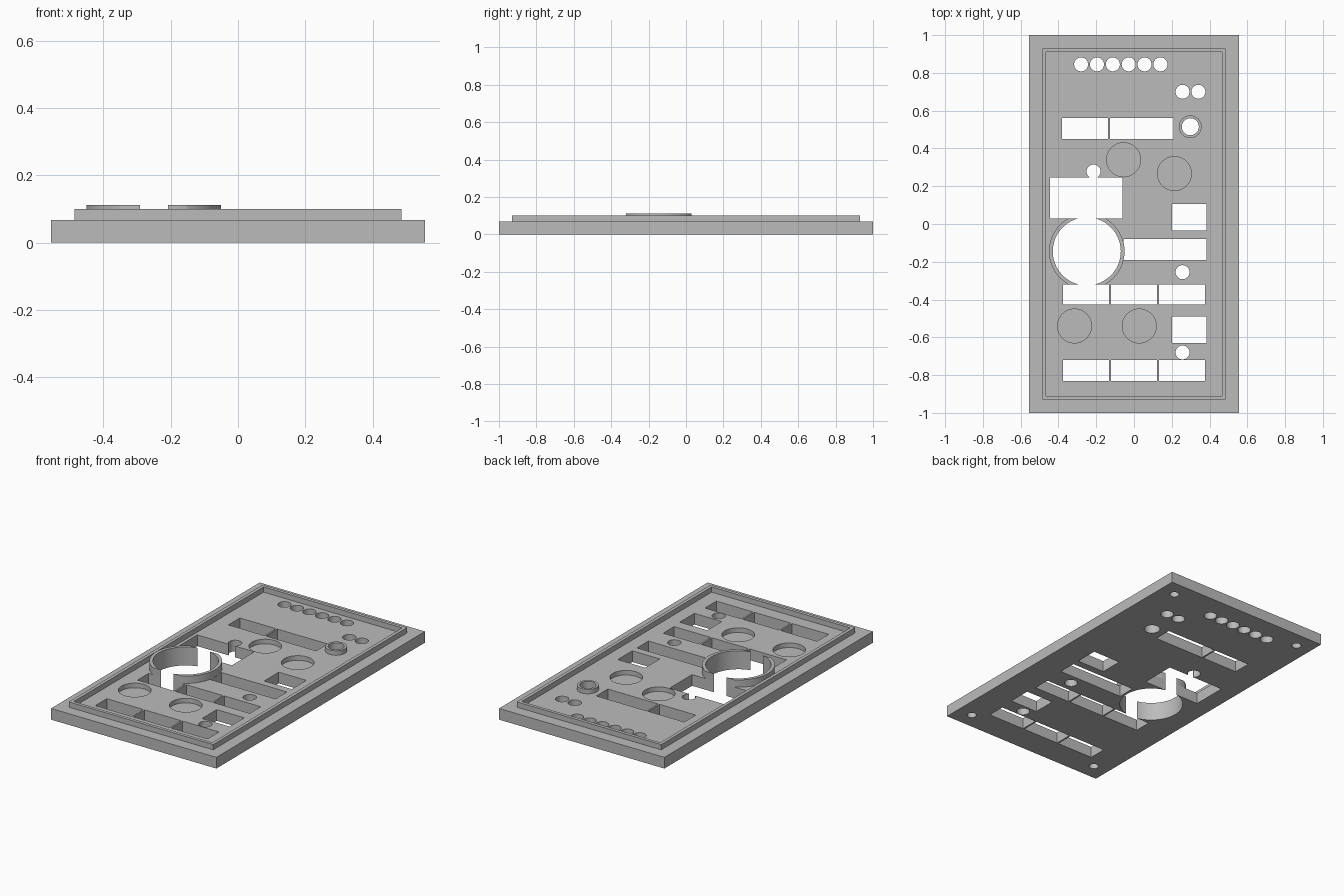
import bpy
import bmesh
from math import radians
from mathutils import Matrix, Vector

if "Cube" in bpy.data.objects:
    bpy.data.objects.remove(bpy.data.objects["Cube"], do_unlink=True)

FLOOR = 0.068      # top of the main plate
RIM_TOP = 0.10
RING_TOP = 0.112
LOW, HIGH = -0.1, 0.3   # extent of through cuts

grey = bpy.data.materials.new("plain grey")
grey.use_nodes = True
grey.diffuse_color = (0.5, 0.5, 0.5, 1)
grey.node_tree.nodes["Principled BSDF"].inputs["Base Color"].default_value = (0.5, 0.5, 0.5, 1)


def make_object(name, bm):
    mesh = bpy.data.meshes.new(name)
    bm.to_mesh(mesh)
    bm.free()
    mesh.materials.append(grey)
    obj = bpy.data.objects.new(name, mesh)
    bpy.context.scene.collection.objects.link(obj)
    return obj


def box(name, x0, x1, y0, y1, z0, z1):
    bm = bmesh.new()
    bmesh.ops.create_cube(bm, size=1)
    bmesh.ops.scale(bm, vec=(x1 - x0, y1 - y0, z1 - z0), verts=bm.verts)
    centre = Vector((x0 + x1, y0 + y1, z0 + z1)) / 2
    bmesh.ops.translate(bm, vec=centre, verts=bm.verts)
    return make_object(name, bm)


def cylinder(name, x, y, radius, z0, z1, sides=48):
    bm = bmesh.new()
    bmesh.ops.create_cone(bm, cap_ends=True, segments=sides, radius1=radius, radius2=radius,
                          depth=z1 - z0, matrix=Matrix.Translation((x, y, (z0 + z1) / 2)))
    return make_object(name, bm)


def cut(target, cutters):
    """Subtract every cutter, bake the result and drop the cutters."""
    for cutter in cutters:
        cutter.hide_render = True
        mod = target.modifiers.new("cut", "BOOLEAN")
        mod.operation = "DIFFERENCE"
        mod.solver = "EXACT"
        mod.object = cutter
    graph = bpy.context.evaluated_depsgraph_get()
    baked = bpy.data.meshes.new_from_object(target.evaluated_get(graph))
    target.modifiers.clear()
    target.data = baked
    for cutter in cutters:
        bpy.data.objects.remove(cutter, do_unlink=True)


def slot(x0, x1, y0, y1):
    return box("slot_cutter", x0, x1, y0, y1, LOW, HIGH)


def hole(x, y, radius=0.037, z0=LOW, z1=HIGH, sides=48):
    return cylinder("hole_cutter", x, y, radius, z0, z1, sides)


# Shared layout
DIAL = (-0.25, -0.145)
BUTTON = (0.298, 0.515)
DISPLAY = (-0.445, -0.062, 0.03, 0.245)
MIDDLE_ROW = (-0.425, -0.32)
LOWER_ROW = (-0.83, -0.72)

# Main plate with openings
plate = box("main_plate", -0.555, 0.555, -1, 1, 0, FLOOR)
cutters = [
    slot(*DISPLAY),
    slot(-0.235, -0.193, 0.22, 0.27),      # neck of the keyhole
    hole(-0.214, 0.278),
    slot(-0.38, -0.138, 0.45, 0.56),
    slot(-0.128, 0.21, 0.45, 0.56),
    slot(-0.055, 0.385, -0.19, -0.08),
    slot(0.2, 0.385, -0.035, 0.105),
    slot(0.2, 0.385, -0.63, -0.49),
    hole(*DIAL, 0.18, sides=96),
    hole(*BUTTON, 0.045),
]
for row in (MIDDLE_ROW, LOWER_ROW):
    for x0, x1 in ((-0.377, -0.132), (-0.122, 0.122), (0.132, 0.377)):
        cutters.append(slot(x0, x1, *row))
cutters += [hole(-0.28 + 0.084 * i, 0.845) for i in range(6)]
cutters += [hole(x, y) for x, y in ((0.257, 0.7), (0.341, 0.7), (0.257, -0.255), (0.257, -0.68))]

# Blind round pockets in the top
for x, y in ((-0.055, 0.34), (0.214, 0.267), (-0.315, -0.54), (0.028, -0.54)):
    cutters.append(hole(x, y, 0.09, 0.04, HIGH))

# Blind screw holes in the underside corners
for x in (-0.455, 0.455):
    for y in (-0.9, 0.9):
        cutters.append(hole(x, y, 0.027, LOW, 0.045))
cut(plate, cutters)

# Raised rectangular rim
rim = box("raised_rim", -0.485, 0.485, -0.93, 0.93, FLOOR, RIM_TOP)
cut(rim, [slot(-0.465, 0.465, -0.91, 0.91)])

# Dial ring, open where the neighbouring openings cross it
ring = cylinder("dial_ring", *DIAL, 0.2, FLOOR, RING_TOP, 96)
cut(ring, [hole(*DIAL, 0.18, sides=96), slot(*DISPLAY),
           slot(-0.377, -0.132, *MIDDLE_ROW)])

# Collar around the button hole
collar = cylinder("button_collar", *BUTTON, 0.06, FLOOR, 0.095)
cut(collar, [hole(*BUTTON, 0.045)])

# Smooth round walls, keep corners sharp
for obj in bpy.context.scene.objects:
    obj.select_set(obj in (plate, rim, ring, collar))
bpy.context.view_layer.objects.active = plate
bpy.ops.object.shade_smooth_by_angle(angle=radians(30))
